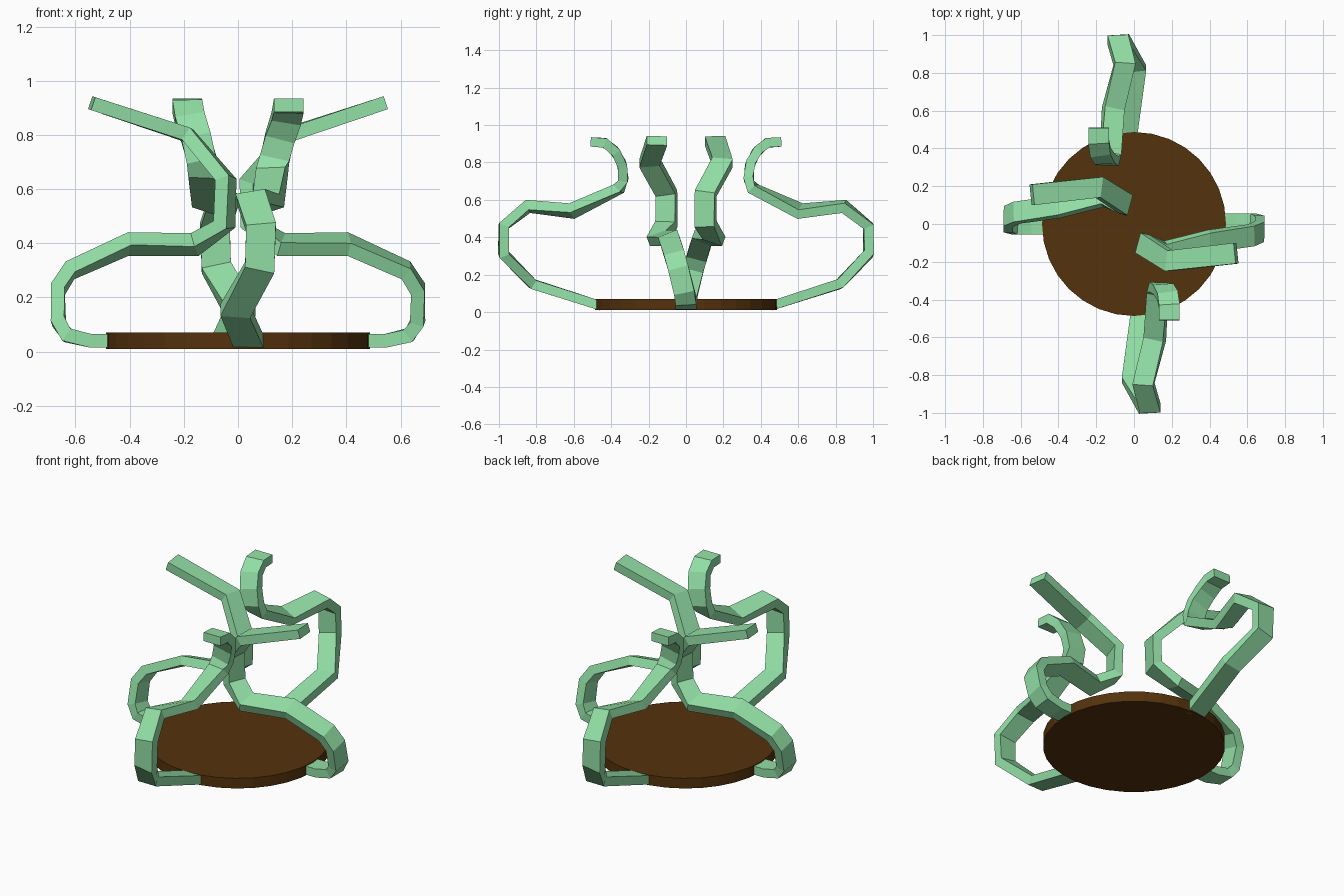
import bpy, bmesh, math
from mathutils import Vector, Matrix

if "Cube" in bpy.data.objects:
    bpy.data.objects.remove(bpy.data.objects["Cube"])

def material(name, col):
    m = bpy.data.materials.new(name)
    m.diffuse_color = (*col, 1)
    m.use_nodes = True
    m.node_tree.nodes["Principled BSDF"].inputs["Base Color"].default_value = m.diffuse_color
    return m

GREEN = material("pale_green", (0.29, 0.74, 0.38))
BROWN = material("brown", (0.09, 0.032, 0.004))

def strap(name, stations, ref, turn, width=0.11, thick=0.05):
    """Sweep a flat bar along (x, y, z, roll) stations, with mitred bends."""
    pts = [Vector(s[:3]) for s in stations]
    bm = bmesh.new()
    rings = []
    for i, p in enumerate(pts):
        a = (p - pts[i - 1]).normalized() if i else (pts[1] - p).normalized()
        b = (pts[i + 1] - p).normalized() if i < len(pts) - 1 else a
        t = (a + b).normalized()
        w = Vector(ref)
        w = (w - w.dot(t) * t).normalized()
        w = Matrix.Rotation(math.radians(stations[i][3]), 3, t) @ w
        n = t.cross(w) * min(1.5, 1 / max(0.3, t.dot(a)))
        rings.append([bm.verts.new(p + w * (u * width / 2) + n * (v * thick / 2))
                      for u, v in ((-1, -1), (1, -1), (1, 1), (-1, 1))])
    for r, s in zip(rings, rings[1:]):
        for k in range(4):
            bm.faces.new((r[k], r[(k + 1) % 4], s[(k + 1) % 4], s[k]))
    bm.faces.new(rings[0])
    bm.faces.new(rings[-1])
    bmesh.ops.recalc_face_normals(bm, faces=bm.faces)
    bm.transform(Matrix.Rotation(turn, 4, 'Z'))
    me = bpy.data.meshes.new(name)
    bm.to_mesh(me)
    bm.free()
    me.materials.append(GREEN)
    bpy.context.collection.objects.link(bpy.data.objects.new(name, me))

# round base
bpy.ops.mesh.primitive_cylinder_add(vertices=32, radius=0.487, depth=0.06, location=(0, 0, 0.04))
base = bpy.context.object
base.name = "round_base"
base.data.materials.append(BROWN)

# arm that leaves the side of the base
side = [(0.46, 0, 0.04, 0), (0.545, 0, 0.04, 0), (0.63, 0, 0.06, 0), (0.663, -0.01, 0.11, 0),
        (0.665, -0.04, 0.23, -5), (0.62, -0.06, 0.30, -10), (0.405, -0.09, 0.397, -20),
        (0.16, -0.15, 0.395, -20), (0.05, -0.105, 0.47, -15), (0.045, -0.105, 0.635, -12),
        (0.185, -0.195, 0.80, 0), (0.54, -0.155, 0.917, 0)]
# arm that leaves the front of the base
front = [(0.04, -0.46, 0.035, 0), (-0.01, -0.82, 0.15, 0), (0.08, -0.975, 0.31, 0),
         (0.085, -0.975, 0.46, 0), (0.05, -0.845, 0.565, -10), (0.11, -0.61, 0.54, -20),
         (0.125, -0.36, 0.66, -10), (0.135, -0.335, 0.71, 0), (0.155, -0.343, 0.79, 0),
         (0.178, -0.38, 0.86, 0), (0.187, -0.435, 0.905, 0), (0.187, -0.51, 0.91, 0)]

# each arm has a half-turn copy on the opposite side
for turn, s, f in ((0, "right_arm", "front_arm"), (math.pi, "left_arm", "back_arm")):
    strap(s, side, (0, 1, 0), turn)
    strap(f, front, (1, 0, 0), turn)
